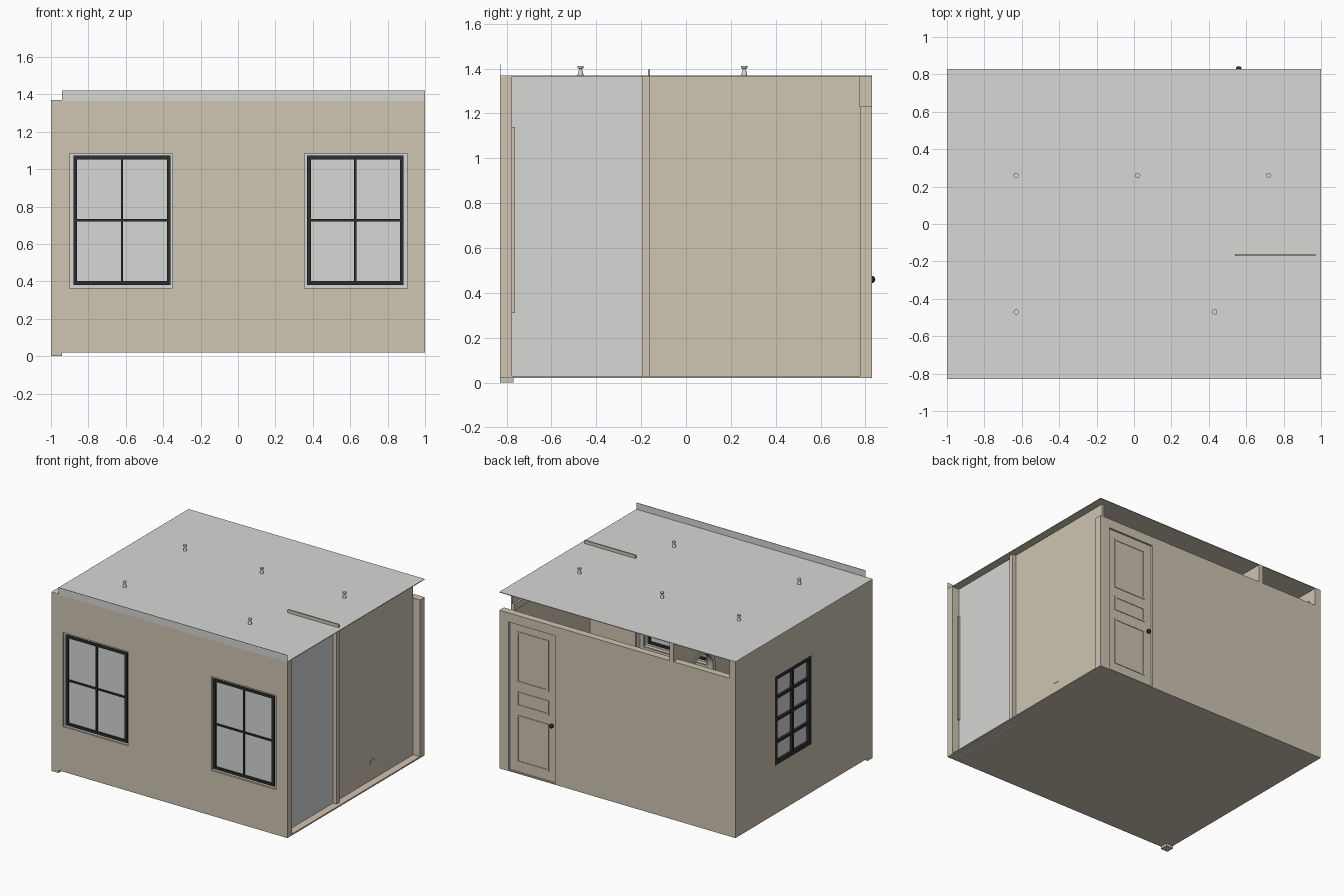
import bpy, bmesh, math
from mathutils import Vector, Matrix

if "Cube" in bpy.data.objects:
    bpy.data.objects.remove(bpy.data.objects["Cube"])


def material(name, rgb):
    m = bpy.data.materials.new(name)
    m.diffuse_color = (*rgb, 1)
    m.use_nodes = True
    m.node_tree.nodes["Principled BSDF"].inputs["Base Color"].default_value = m.diffuse_color
    return m


TAN = material("tan_wall", (0.62, 0.56, 0.45))
GREY = material("light_grey", (0.68, 0.68, 0.67))
BLACK = material("black_frame", (0.025, 0.026, 0.028))
FLOOR = material("floor_tan", (0.66, 0.54, 0.42))


def finish(name, bm, mats):
    bmesh.ops.recalc_face_normals(bm, faces=bm.faces)
    me = bpy.data.meshes.new(name)
    bm.to_mesh(me)
    bm.free()
    ob = bpy.data.objects.new(name, me)
    bpy.context.collection.objects.link(ob)
    for m in mats:
        me.materials.append(m)
    return ob


def boxes(name, mat, *specs):
    """Each spec is (x0, x1, y0, y1, z0, z1)."""
    bm = bmesh.new()
    for x0, x1, y0, y1, z0, z1 in specs:
        mid = Vector((x0 + x1, y0 + y1, z0 + z1)) / 2
        size = Matrix.Diagonal((x1 - x0, y1 - y0, z1 - z0, 1))
        bmesh.ops.create_cube(bm, size=1, matrix=Matrix.Translation(mid) @ size)
    return finish(name, bm, [mat])


def place(axis, d0, d1, u0, u1, z0, z1):
    """Box spec for a wall running along x or y, d being its depth."""
    return (u0, u1, d0, d1, z0, z1) if axis == 'x' else (d0, d1, u0, u1, z0, z1)


def wall(name, axis, d0, d1, u0, u1, z0, z1, holes):
    parts, u = [], u0
    for a, b, lo, hi in holes:
        parts.append(place(axis, d0, d1, u, a, z0, z1))
        if lo > z0:
            parts.append(place(axis, d0, d1, a, b, z0, lo))
        parts.append(place(axis, d0, d1, a, b, hi, z1))
        u = b
    parts.append(place(axis, d0, d1, u, u1, z0, z1))
    return boxes(name, TAN, *parts)


def frame(axis, d0, d1, a, b, lo, hi, t, cols=1, rows=1, bar=0.012):
    """Rectangular frame with optional glazing bars."""
    p = [(a, a + t, lo, hi), (b - t, b, lo, hi),
         (a + t, b - t, lo, lo + t), (a + t, b - t, hi - t, hi)]
    for i in range(1, cols):
        c = a + (b - a) * i / cols
        p.append((c - bar / 2, c + bar / 2, lo + t, hi - t))
    for i in range(1, rows):
        c = lo + (hi - lo) * i / rows
        p.append((a + t, b - t, c - bar / 2, c + bar / 2))
    return [place(axis, d0, d1, *q) for q in p]


X, Y, B, T = 1.0, 0.83, 0.02, 1.37

# floor and roof
boxes("floor_slab", TAN, (-X, X, -Y, Y, B, B + 0.006))
boxes("floor_boards", FLOOR, (-X + 0.002, X - 0.002, -Y + 0.002, Y - 0.002, B + 0.006, B + 0.009))
roof = boxes("roof", GREY, (-X, X, -Y, Y, T - 0.005, T))
roof.data.materials.append(TAN)
for f in roof.data.polygons:
    f.material_index = 1 if f.normal.z < -0.5 else 0
boxes("front_parapet", GREY, (-0.94, X, -Y, -Y + 0.003, T, 1.42))

# outer walls
front_holes = [(-0.90, -0.35, 0.365, 1.085), (0.355, 0.905, 0.365, 1.085)]
wall("front_wall", 'x', -Y, -0.775, -0.94, X, B, T - 0.005, front_holes)
wall("left_wall", 'y', -X, -0.95, -0.77, Y, B, T - 0.005, [(-0.09, 0.35, 0.39, 1.07)])
wall("back_wall", 'x', 0.775, Y, -0.95, X, B, 1.23, [(0.53, 0.92, B, 1.16)])
boxes("right_wall_back", TAN, (0.925, 0.94, -0.165, 0.775, B, T - 0.005))
boxes("right_wall_front", GREY, (0.925, 0.94, -0.775, -0.165, B, T - 0.005))
boxes("right_wall_post", TAN, (0.92, 0.97, -0.195, -0.16, B, T - 0.005))
boxes("corner_post", TAN, (-X, -0.94, -Y, -0.77, 0, T - 0.005))

# inner partitions
boxes("closet_partition", TAN, (0.54, 0.97, -0.17, -0.16, B, 1.395))


def arch_points(r, base):
    pts = [(0.49 - r, base)]
    pts += [(0.49 - r * math.cos(math.pi * i / 16), 1.02 + r * math.sin(math.pi * i / 16)) for i in range(17)]
    return pts + [(0.49 + r, base)]


def extrude_x(name, pts, x0, x1):
    bm = bmesh.new()
    f = bm.faces.new([bm.verts.new((x0, y, z)) for y, z in pts])
    g = bmesh.ops.extrude_face_region(bm, geom=[f])
    vs = [v for v in g["geom"] if isinstance(v, bmesh.types.BMVert)]
    bmesh.ops.translate(bm, verts=vs, vec=(x1 - x0, 0, 0))
    return finish(name, bm, [TAN])


extrude_x("arched_partition", [(-0.165, B), *arch_points(0.13, B), (Y, B), (Y, T - 0.005), (-0.165, T - 0.005)], -0.475, -0.44)
extrude_x("arch_casing", arch_points(0.16, B) + arch_points(0.13, B)[::-1], -0.482, -0.433)

# front windows: grey panel with black sash bars
for side, a, b in (("left", -0.88, -0.36), ("right", 0.37, 0.885)):
    h = front_holes[0 if side == "left" else 1]
    boxes(side + "_window_glass", GREY, (h[0], h[1], -0.818, -0.81, h[2], h[3]))
    boxes(side + "_window_sash", BLACK,
          *frame('x', -0.828, -0.80, a, b, 0.382, 1.072, 0.02, 2, 2))
    boxes(side + "_window_casing", TAN,
          *frame('x', -0.775, -0.762, h[0] - 0.05, h[1] + 0.05, 0.31, 1.14, 0.06))

# left wall window
boxes("side_window_glass", GREY, (-0.98, -0.972, -0.09, 0.35, 0.39, 1.07))
boxes("side_window_sash", BLACK,
      *frame('y', -0.999, -0.96, -0.09, 0.35, 0.39, 1.07, 0.03, 2, 4, 0.018))

# back door with raised panels, casing and knob
boxes("door", TAN, (0.53, 0.92, 0.785, 0.815, B, 1.16))
door_panels = []
for lo, hi in ((0.10, 0.46), (0.53, 0.64), (0.71, 1.10)):
    door_panels += frame('x', 0.78, 0.819, 0.59, 0.86, lo, hi, 0.012)
boxes("door_panels", TAN, *door_panels)
boxes("door_casing", TAN, (0.50, 0.53, 0.76, 0.775, B, 1.17), (0.92, 0.925, 0.76, 0.775, B, 1.17),
      (0.50, 0.925, 0.76, 0.775, 1.16, 1.19))
bm = bmesh.new()
bmesh.ops.create_uvsphere(bm, u_segments=12, v_segments=8, radius=0.016,
                          matrix=Matrix.Translation((0.56, 0.828, 0.46)))
bmesh.ops.create_cone(bm, cap_ends=True, segments=12, radius1=0.007, radius2=0.007, depth=0.03,
                      matrix=Matrix.Translation((0.56, 0.815, 0.46)) @ Matrix.Rotation(math.pi / 2, 4, 'X'))
knob = finish("door_knob", bm, [BLACK])

# wall mouldings inside: baseboard, chair rail, crown
rails = []
for lo, hi, d in ((B, 0.09, 0.008), (0.45, 0.48, 0.012), (1.23, 1.28, 0.016)):
    rails.append((-0.95, -0.95 + d, -0.775, 0.775, lo, hi))
    if lo != 0.45:
        rails.append((-0.94, 0.925, -0.775, -0.775 + d, lo, hi))
    rails.append((0.925 - d, 0.925, -0.16, 0.775, lo, hi))
rails.append((-0.28, 0.29, -0.775, -0.763, 0.45, 0.48))
boxes("inner_mouldings", TAN, *rails)
boxes("front_inner_panels", TAN, *frame('x', -0.775, -0.767, -0.24, 0.26, 0.53, 1.22, 0.015),
      *frame('x', -0.775, -0.767, -0.24, 0.26, 0.12, 0.39, 0.015))

# socket plate on the right wall
boxes("socket_plate", TAN, (0.92, 0.943, 0.255, 0.31, 0.15, 0.18))

# ceiling fittings poking through the roof
profile = [(0.0, 1.355), (0.013, 1.355), (0.013, 1.375), (0.007, 1.395), (0.007, 1.4),
           (0.014, 1.402), (0.014, 1.412), (0.0, 1.412)]
for i, (x, y) in enumerate([(-0.63, 0.26), (0.02, 0.26), (0.72, 0.26), (-0.63, -0.47), (0.43, -0.47)]):
    bm = bmesh.new()
    vs = [bm.verts.new((x + r, y, z)) for r, z in profile]
    es = [bm.edges.new(p) for p in zip(vs, vs[1:])]
    bmesh.ops.spin(bm, geom=vs + es, cent=(x, y, 0), axis=(0, 0, 1), angle=math.tau, steps=16)
    bmesh.ops.remove_doubles(bm, verts=bm.verts, dist=1e-4)
    finish(f"ceiling_fitting_{i + 1}", bm, [GREY])
